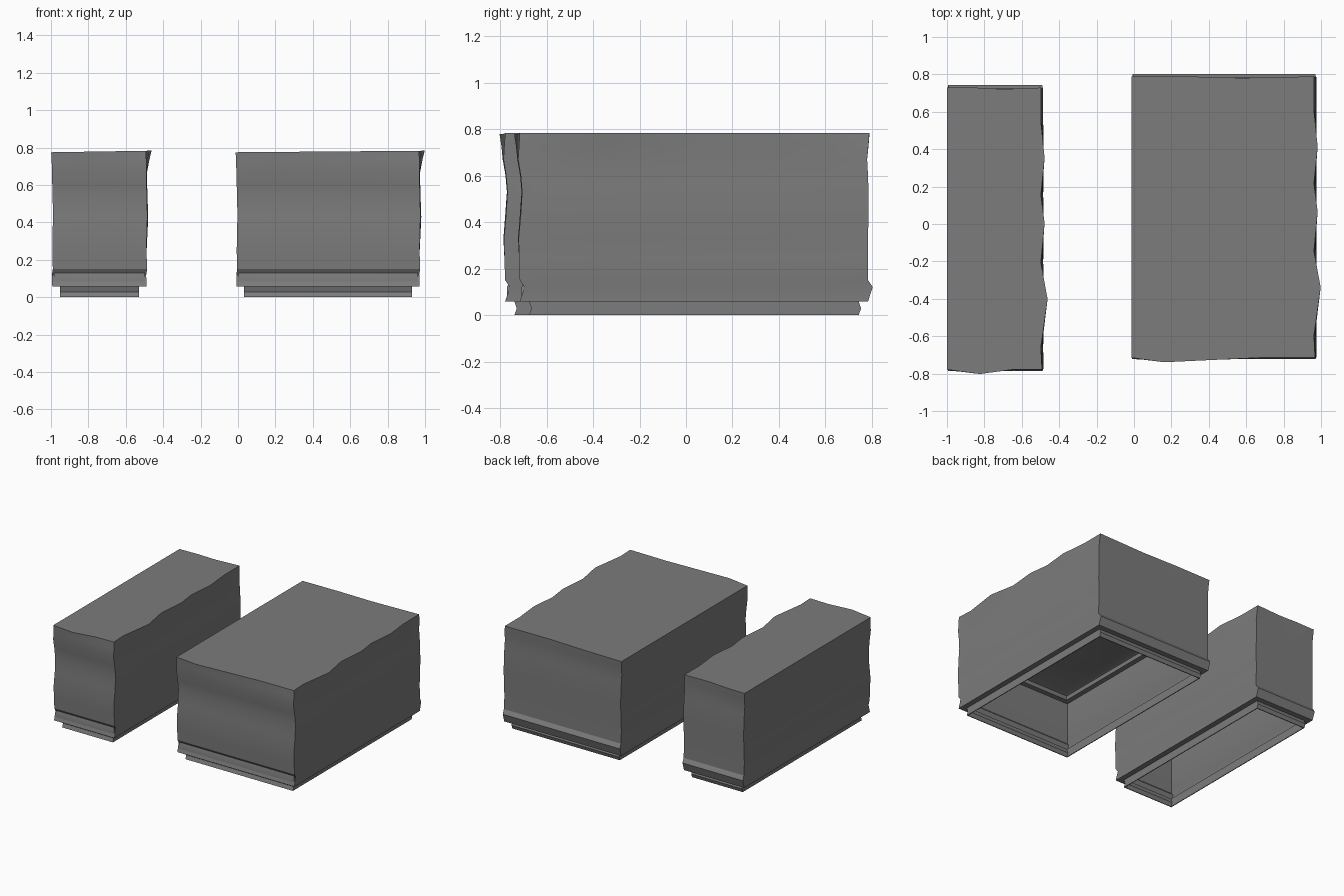
import bpy
import bmesh

# Remove the default cube
cube = bpy.data.objects.get("Cube")
if cube:
    bpy.data.objects.remove(cube, do_unlink=True)

# One stone colour
stone = bpy.data.materials.new("grey_stone")
stone.use_nodes = True
GREY = (0.2, 0.2, 0.2, 1)
stone.diffuse_color = GREY
stone.node_tree.nodes["Principled BSDF"].inputs["Base Color"].default_value = GREY

# Chipped outline along the left side (front to back)
SIDE = [(0, .003), (.08, -.003), (.25, .033), (.38, -.003), (.52, .017),
        (.62, -.003), (.75, .017), (.88, -.003), (1, -.003)]

# Section rings from the hollow ceiling, down to the rim, and up the outside:
# height, inset, then optional shift in x, front shift, back shift, chipping
HOLLOW = [(.476, .075), (.47, .06), (.439, .06), (.439, .022), (.15, .022),
          (.12, .008), (.062, .008), (.062, .046),
          (.028, .046, 0, .01, .01), (0, .046)]
PLINTH = [(0, .04), (.028, .04, 0, .01, .01), (.058, .04)]
BAND = [(.058, 0), (.12, 0, -.002, .02, .02), (.15, 0, .003)]
BODY = [(.24, 0, 0, -.003, -.001), (.33, 0, .001, -.005, 0, .1),
        (.43, 0, .004, .004, .002, .15), (.53, 0, .002, .01, .002, .1),
        (.60, 0, 0, .004, 0, .1), (.67, 0, -.002, -.007, -.004, .15),
        (.73, 0, -.003, -.003, .002, .55), (.779, 0, -.006, 0, .006, 1)]


def ring(bm, x0, x1, y0, y1, z, inset, dx=0, front=0, back=0, chip=0):
    """One closed loop around the block at a given height."""
    x0, x1 = x0 + inset + dx, x1 - inset + dx
    y0, y1 = y0 + inset + front, y1 - inset + back
    w, d = x1 - x0, y1 - y0
    pts = [(x0, y0), (x0 + .175, y0 - .024 * chip), (x0 + .7 * w, y0)]
    pts += [(x1 + chip * o, y0 + t * d) for t, o in SIDE]
    pts += [(x0 + .6 * w, y1 - .008 * chip), (x0 + .3 * w, y1), (x0, y1)]
    pts += [(x0, y0 + t * d) for t in (.75, .5, .25)]
    tilt = .008 if z > .7 else 0
    return [bm.verts.new((x, y, z + tilt * ((x - x0) / w - .5))) for x, y in pts]


def block(name, x0, x1, y0, y1):
    """Loft all the rings into one hollow block."""
    bm = bmesh.new()
    loops = [ring(bm, x0, x1, y0, y1, *r) for r in HOLLOW + PLINTH + BAND + BODY]
    for a, b in zip(loops, loops[1:]):
        for i in range(len(a)):
            j = (i + 1) % len(a)
            bm.faces.new((a[i], a[j], b[j], b[i]))
    bm.faces.new(loops[-1])
    bm.faces.new(loops[0][::-1])
    bmesh.ops.recalc_face_normals(bm, faces=bm.faces)
    mesh = bpy.data.meshes.new(name)
    bm.to_mesh(mesh)
    bm.free()
    mesh.materials.append(stone)
    obj = bpy.data.objects.new(name, mesh)
    bpy.context.collection.objects.link(obj)
    bpy.ops.object.select_all(action='DESELECT')
    obj.select_set(True)
    bpy.context.view_layer.objects.active = obj
    bpy.ops.object.shade_smooth_by_angle(angle=.5)


block("wide_block", -.007, .971, -.715, .783)
block("narrow_block", -.993, -.489, -.778, .723)
